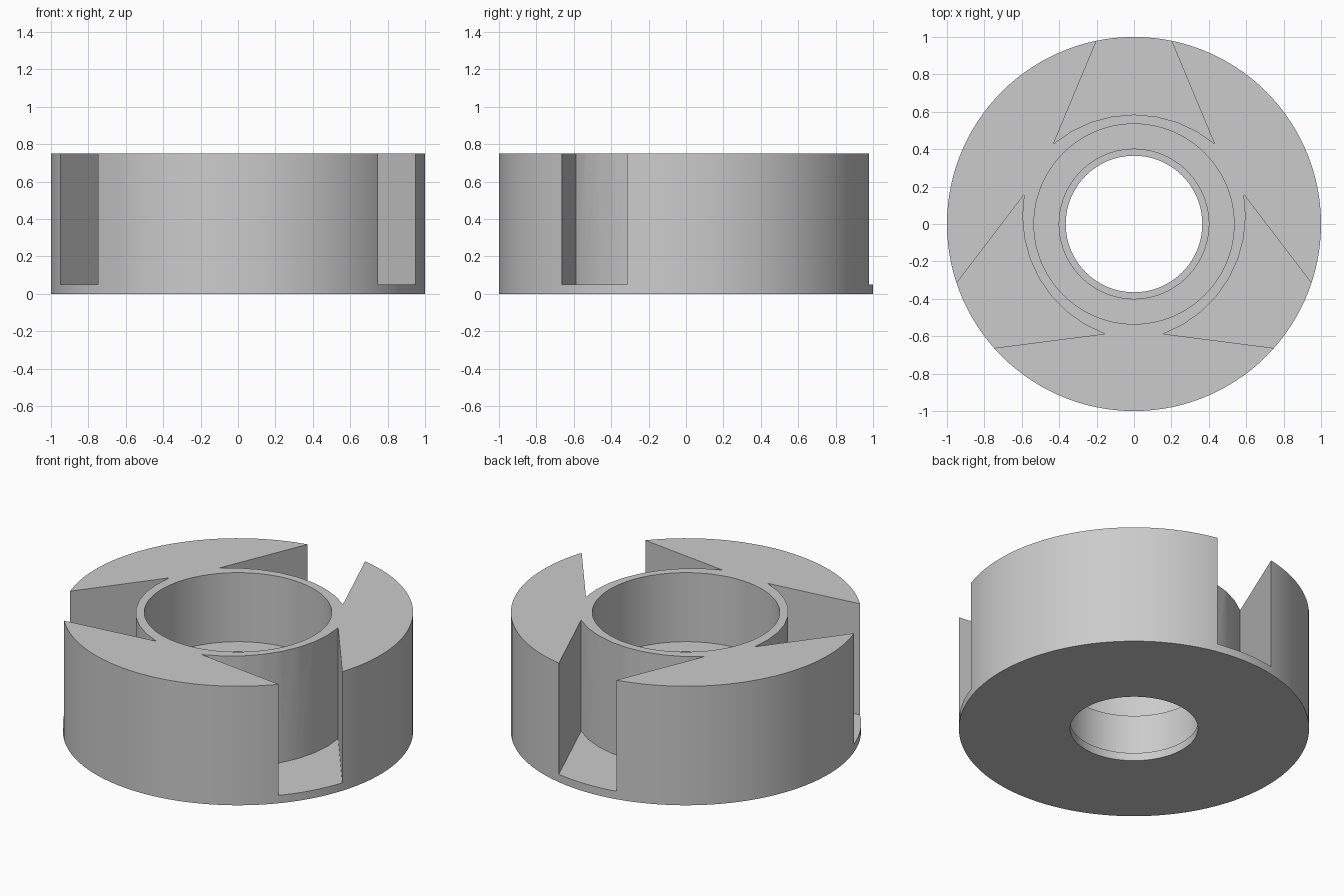
import bpy, bmesh, math
from mathutils import Matrix, Vector

cube = bpy.data.objects.get("Cube")
if cube:
    bpy.data.objects.remove(cube, do_unlink=True)

HEIGHT, FLOOR = 0.75, 0.05

grey = bpy.data.materials.new("light_grey")
grey.use_nodes = True
colour = (0.6, 0.6, 0.6, 1)
grey.diffuse_color = colour
grey.node_tree.nodes["Principled BSDF"].inputs["Base Color"].default_value = colour


def add_object(name, bm):
    bmesh.ops.recalc_face_normals(bm, faces=bm.faces)
    mesh = bpy.data.meshes.new(name)
    bm.to_mesh(mesh)
    bm.free()
    mesh.materials.append(grey)
    obj = bpy.data.objects.new(name, mesh)
    bpy.context.collection.objects.link(obj)
    return obj


def lathe(name, profile, steps=120):
    """Spin a closed (radius, height) outline around the z axis."""
    bm = bmesh.new()
    verts = [bm.verts.new((r, 0, z)) for r, z in profile]
    edges = [bm.edges.new((a, b)) for a, b in zip(verts, verts[1:] + verts[:1])]
    bmesh.ops.spin(bm, geom=verts + edges, cent=(0, 0, 0), axis=(0, 0, 1),
                   angle=math.tau, steps=steps, use_merge=True)
    bmesh.ops.remove_doubles(bm, verts=bm.verts, dist=1e-4)
    return add_object(name, bm)


# Slotted ring with a deep bore, a narrower hole and a thin bottom lip
body = lathe("slotted_ring_body", [
    (0.365, 0), (1, 0), (1, HEIGHT), (0.535, HEIGHT),
    (0.535, 0.315), (0.4, 0.315), (0.4, FLOOR), (0.365, FLOOR)])

# Slot outline: narrow at the rim, flaring inward to a curved inner wall
arc_radius, arc_centre = 0.674, -0.089
half = math.asin(0.43 / arc_radius)
outline = [(-0.15, 1.1)]
for i in range(9):
    a = -half + 2 * half * i / 8
    outline.append((arc_radius * math.sin(a), arc_centre + arc_radius * math.cos(a)))
outline.append((0.15, 1.1))

# Three slots evenly spaced around the axis
bm = bmesh.new()
for k in range(3):
    turn = Matrix.Rotation(k * math.tau / 3, 3, "Z")
    face = bm.faces.new([bm.verts.new(turn @ Vector((x, y, FLOOR))) for x, y in outline])
    top = bmesh.ops.extrude_face_region(bm, geom=[face])["geom"]
    bmesh.ops.translate(bm, vec=(0, 0, 1),
                        verts=[v for v in top if isinstance(v, bmesh.types.BMVert)])
cutter = add_object("slot_cutter", bm)
cutter.hide_render = True

cut = body.modifiers.new("slots", "BOOLEAN")
cut.operation, cut.solver, cut.object = "DIFFERENCE", "EXACT", cutter

bpy.ops.object.select_all(action="DESELECT")
body.select_set(True)
bpy.context.view_layer.objects.active = body
bpy.ops.object.modifier_apply(modifier=cut.name)
bpy.data.objects.remove(cutter, do_unlink=True)
bpy.ops.object.shade_smooth_by_angle(angle=math.radians(20))
